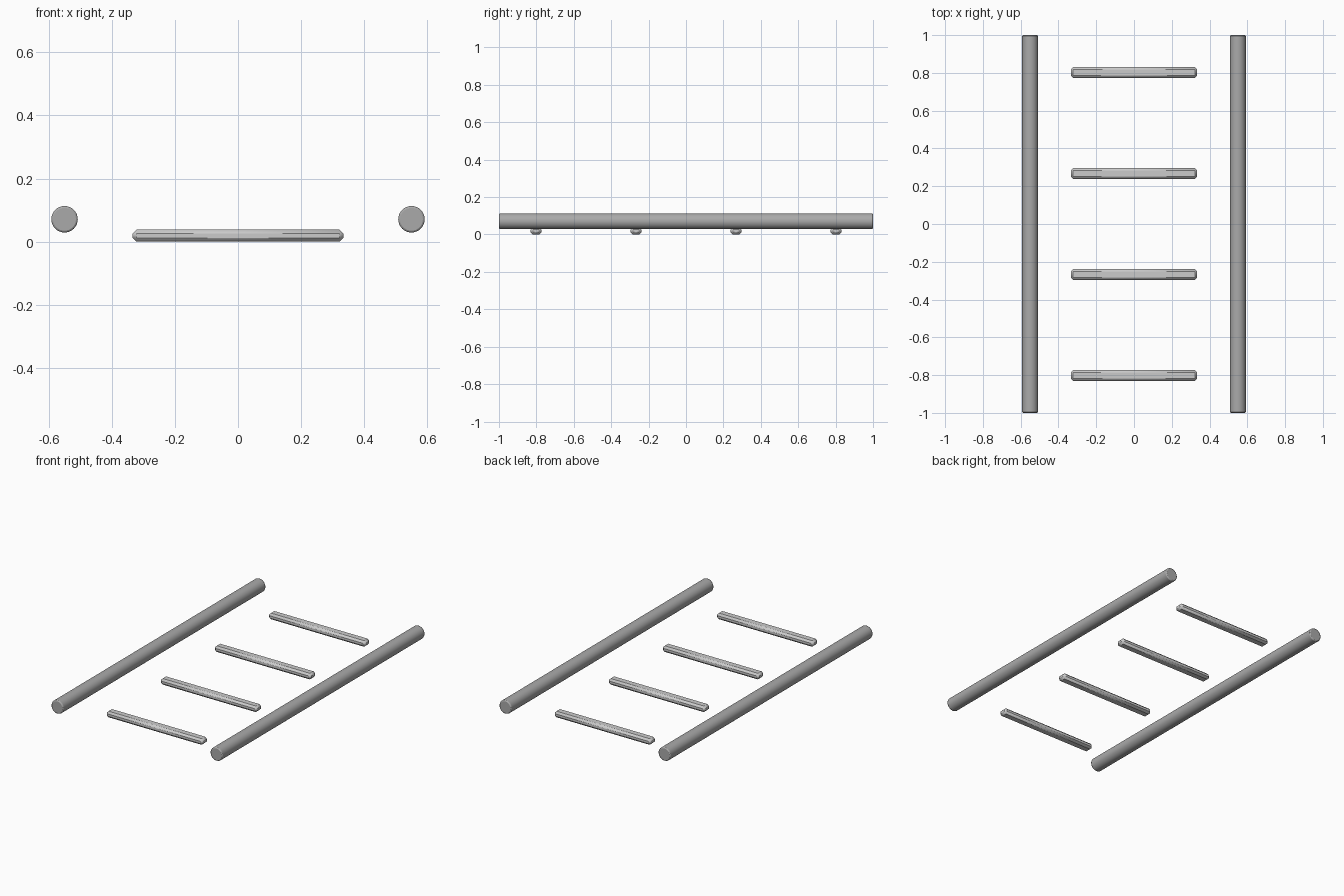
import bpy
import math

if "Cube" in bpy.data.objects:
    bpy.data.objects.remove(bpy.data.objects["Cube"])

# Dark grey for the side rails
dark = bpy.data.materials.new("dark_grey")
dark.diffuse_color = (0.4, 0.4, 0.4, 1.0)
dark.use_nodes = True
dark.node_tree.nodes["Principled BSDF"].inputs["Base Color"].default_value = dark.diffuse_color


def finish(obj, width, segments, smooth_angle):
    # Softened edges
    bevel = obj.modifiers.new("soft_edges", 'BEVEL')
    bevel.width = width
    bevel.segments = segments
    bevel.limit_method = 'ANGLE'
    bevel.angle_limit = math.radians(40)
    bpy.ops.object.shade_smooth_by_angle(angle=math.radians(smooth_angle))


def rail(name, x):
    bpy.ops.mesh.primitive_cylinder_add(
        vertices=32, radius=0.042, depth=2.0,
        location=(x, 0, 0.071), rotation=(math.pi / 2, 0, 0))
    obj = bpy.context.object
    obj.name = name
    bpy.ops.object.transform_apply(location=False, rotation=True, scale=True)
    obj.data.materials.append(dark)
    finish(obj, 0.006, 2, 35)


def rung(name, y):
    bpy.ops.mesh.primitive_cube_add(size=1, location=(0, y, 0.019))
    obj = bpy.context.object
    obj.name = name
    obj.scale = (0.668, 0.058, 0.038)
    bpy.ops.object.transform_apply(location=False, rotation=False, scale=True)
    finish(obj, 0.012, 1, 30)


# Long side rails
rail("left_rail", -0.55)
rail("right_rail", 0.55)

# Four evenly spaced rungs
for i in range(4):
    rung(f"rung_{i + 1}", -0.802 + i * 1.604 / 3)
